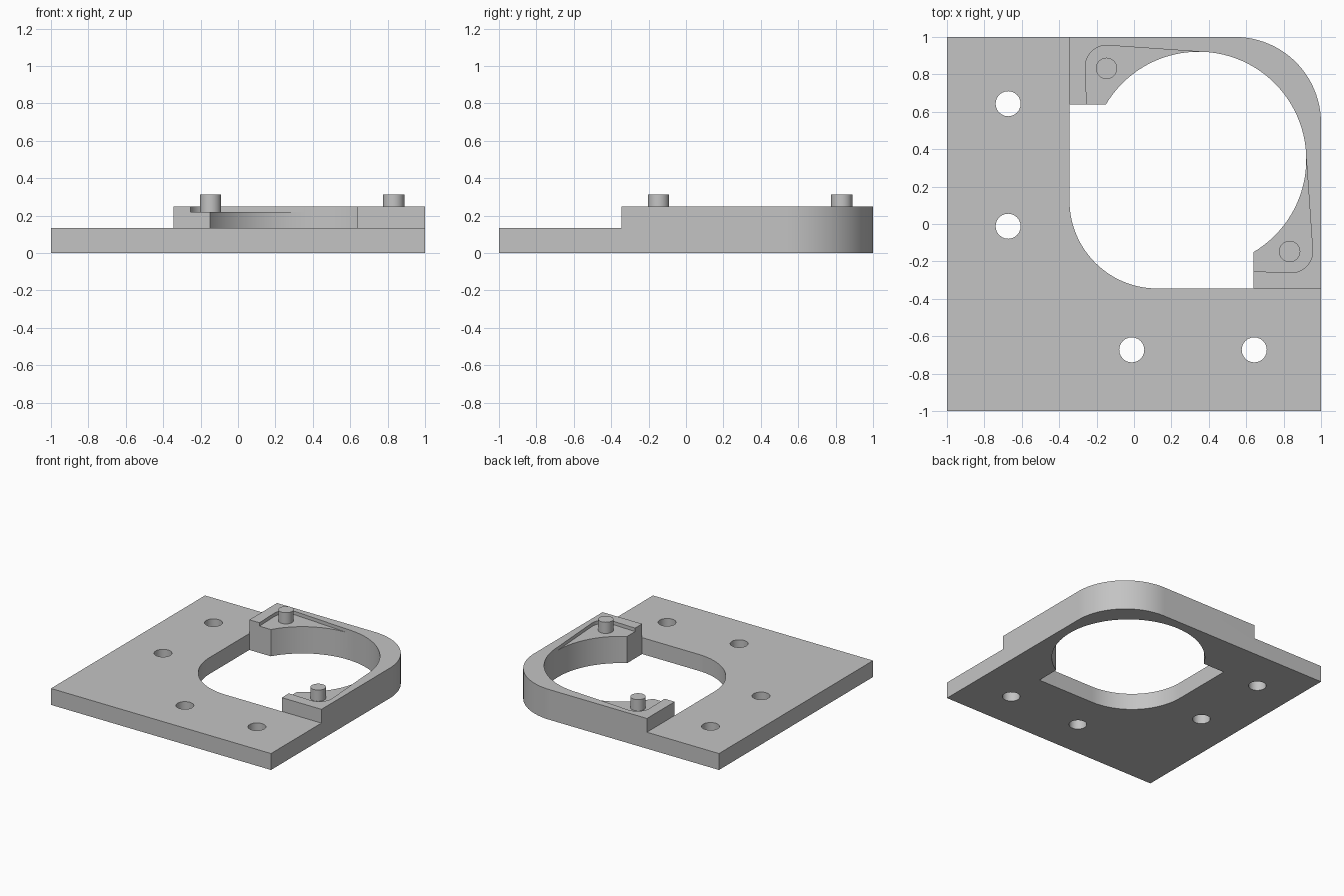
import bpy, bmesh
from math import sin, cos, radians

if "Cube" in bpy.data.objects:
    bpy.data.objects.remove(bpy.data.objects["Cube"], do_unlink=True)

BASE, FLOOR, TOP, PIN_TOP = 0.135, 0.22, 0.248, 0.312
IN = -0.345          # inner corner of the raised rim
END = 0.64           # where the rim ends face the opening

grey = bpy.data.materials.new("plain grey")
grey.use_nodes = True
grey.diffuse_color = (0.55, 0.55, 0.55, 1)
grey.node_tree.nodes["Principled BSDF"].inputs["Base Color"].default_value = grey.diffuse_color


def arc(cx, cy, r, a0, a1, n):
    angles = [radians(a0 + (a1 - a0) * i / n) for i in range(n + 1)]
    return [(cx + r * cos(a), cy + r * sin(a)) for a in angles]


def prism(name, outline, z0, z1):
    """Extrude a plan outline from z0 to z1."""
    bm = bmesh.new()
    face = bm.faces.new([bm.verts.new((x, y, z0)) for x, y in outline])
    up = bmesh.ops.extrude_face_region(bm, geom=[face])["geom"]
    bmesh.ops.translate(bm, vec=(0, 0, z1 - z0),
                        verts=[v for v in up if isinstance(v, bmesh.types.BMVert)])
    bmesh.ops.recalc_face_normals(bm, faces=bm.faces)
    mesh = bpy.data.meshes.new(name)
    bm.to_mesh(mesh)
    bm.free()
    mesh.materials.append(grey)
    ob = bpy.data.objects.new(name, mesh)
    bpy.context.collection.objects.link(ob)
    return ob


def swap(outline):
    """Mirror a plan outline across the x = y diagonal."""
    return [(y, x) for x, y in outline]


def smooth(ob):
    bpy.ops.object.select_all(action="DESELECT")
    ob.select_set(True)
    bpy.context.view_layer.objects.active = ob
    bpy.ops.object.shade_smooth_by_angle(angle=radians(30))


# Full-height block with one large rounded corner
plate = prism("mounting_plate",
              [(-1, 1), (-1, -1), (1, -1)] + arc(0.54, 0.54, 0.46, 0, 90, 32), 0, TOP)

# L-shaped step that leaves the low flange
step = [(-1.2, 1.2), (-1.2, -1.2), (1.2, -1.2), (1.2, IN), (END, IN),
        (0.5, 0), (0, 0.5), (IN, END), (IN, 1.2)]
cutters = [prism("step_cutter", step, BASE, 0.5)]

# Opening: round bore joined to a square corner with a large fillet
opening = (arc(0.345, 0.345, 0.576, -59.2, 149.2, 80) + [(IN, END)]
           + arc(0.125, 0.125, 0.47, 180, 270, 28) + [(END, IN)])
cutters.append(prism("opening_cutter", opening, -0.2, 0.6))

# Shallow pockets around the pins, open to the bore
pocket = ([(0.35, 0.5), (-0.247, 0.5), (-0.253, END)]
          + arc(-0.147, 0.842, 0.113, 180, 87, 14) + [(0.35, 0.921)])
for side, outline in (("left", swap(pocket)), ("back", pocket)):
    cutters.append(prism(side + "_pocket_cutter", outline, FLOOR, 0.5))

# Screw holes in the flange
for i, y in enumerate((0.643, -0.012)):
    hole = arc(-0.673, y, 0.067, 0, 345, 23)
    cutters.append(prism(f"right_hole_cutter_{i}", hole, -0.2, 0.5))
    cutters.append(prism(f"front_hole_cutter_{i}", swap(hole), -0.2, 0.5))

for cutter in cutters:
    mod = plate.modifiers.new(cutter.name, "BOOLEAN")
    mod.operation, mod.solver, mod.object = "DIFFERENCE", "EXACT", cutter

# Bake the cuts, then remove the cutters
bpy.context.view_layer.update()
depsgraph = bpy.context.evaluated_depsgraph_get()
cut_mesh = bpy.data.meshes.new_from_object(plate.evaluated_get(depsgraph))
plate.modifiers.clear()
plate.data = cut_mesh
for cutter in cutters:
    bpy.data.objects.remove(cutter, do_unlink=True)
smooth(plate)

# Locating pins standing in the pockets
pin = arc(-0.147, 0.832, 0.057, 0, 348.75, 31)
smooth(prism("back_pin", pin, FLOOR - 0.005, PIN_TOP))
smooth(prism("left_pin", swap(pin), FLOOR - 0.005, PIN_TOP))
